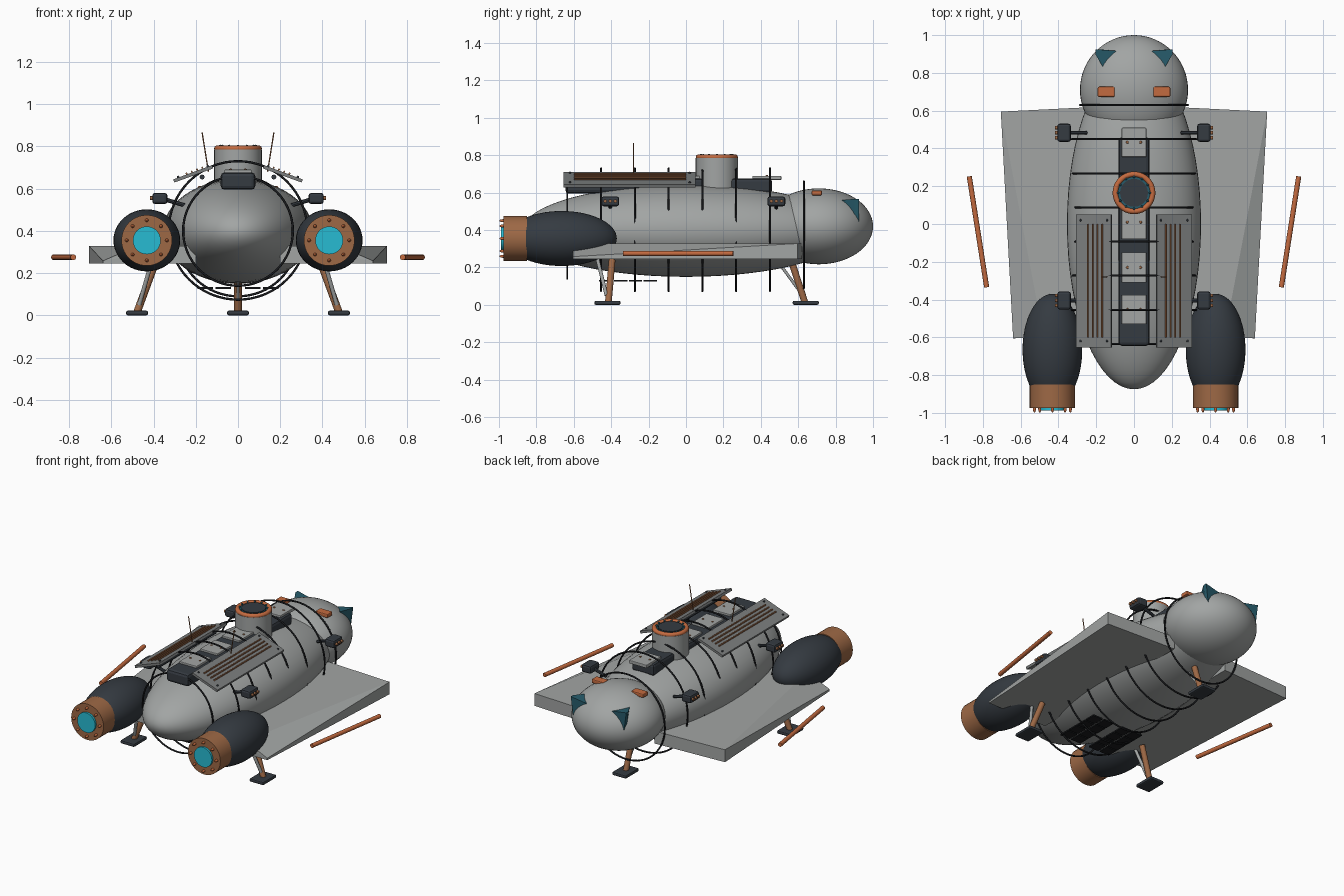
import bpy, bmesh, math
from mathutils import Vector

if "Cube" in bpy.data.objects:
    bpy.data.objects.remove(bpy.data.objects["Cube"])


def mat(name, r, g, b):
    m = bpy.data.materials.new(name)
    m.diffuse_color = (r, g, b, 1)
    m.use_nodes = True
    m.node_tree.nodes["Principled BSDF"].inputs["Base Color"].default_value = m.diffuse_color
    return m


GREY = mat("hull grey", .36, .375, .37)
PANEL = mat("panel grey", .2, .21, .21)
DARK = mat("dark slate", .035, .043, .053)
BLACK = mat("black", .01, .011, .013)
ORANGE = mat("orange", .55, .145, .05)
COPPER = mat("copper", .34, .14, .06)
TEAL = mat("teal glass", .02, .105, .145)
CYAN = mat("cyan glow", .02, .5, .65)


def finish(name, m, smooth=True, bevel=0):
    o = bpy.context.object
    o.name = name
    o.data.materials.append(m)
    if bevel:
        b = o.modifiers.new("bevel", 'BEVEL')
        b.width, b.segments = bevel, 2
    elif smooth:
        bpy.ops.object.shade_smooth_by_angle(angle=math.radians(40))
    return o


def ball(name, m, loc, size):
    bpy.ops.mesh.primitive_uv_sphere_add(segments=48, ring_count=32, location=loc,
                                         rotation=(math.pi / 2, 0, 0))
    o = bpy.context.object
    o.scale = (size[0], size[2], size[1])
    bpy.ops.object.transform_apply(location=False)
    return finish(name, m)


def box(name, m, lo, hi, bevel=0, rot=(0, 0, 0)):
    lo, hi = Vector(lo), Vector(hi)
    bpy.ops.mesh.primitive_cube_add(size=1, location=(lo + hi) / 2, rotation=rot)
    bpy.context.object.scale = hi - lo
    bpy.ops.object.transform_apply(location=False, rotation=False)
    return finish(name, m, False, bevel)


def rod(name, m, a, b, r, sides=16):
    a, b = Vector(a), Vector(b)
    d = b - a
    bpy.ops.mesh.primitive_cylinder_add(vertices=sides, radius=r, depth=d.length,
                                        location=(a + b) / 2,
                                        rotation=d.to_track_quat('Z', 'Y').to_euler())
    return finish(name, m)


def torus(name, m, loc, r, t, rot=(0, 0, 0)):
    bpy.ops.mesh.primitive_torus_add(major_segments=64, minor_segments=10, location=loc,
                                     rotation=rot, major_radius=r, minor_radius=t)
    return finish(name, m)


def hull_mesh(name, m, pts):
    bm = bmesh.new()
    vs = [bm.verts.new(p) for p in pts]
    bmesh.ops.convex_hull(bm, input=vs)
    bmesh.ops.recalc_face_normals(bm, faces=bm.faces)
    me = bpy.data.meshes.new(name)
    bm.to_mesh(me)
    bm.free()
    o = bpy.data.objects.new(name, me)
    bpy.context.collection.objects.link(o)
    me.materials.append(m)
    return o


# Hull and head
ball("hull", GREY, (0, 0, .397), (.355, .875, .247))
ball("head", GREY, (0, .71, .42), (.286, .29, .203))

# Frame hoops around the hull
for i in range(8):
    r, z = {0: (.26, .4), 7: (.285, .375)}.get(i, (.328, .402))
    torus("frame_hoop", BLACK, (0, -.635 + i * .1807, z), r, .0055, (math.pi / 2, 0, 0))

# Spine with cover plates and rivets
box("spine", DARK, (-.082, -.645, .595), (.082, .46, .677), .018)
for y0, y1 in ((.355, .51), (-.08, .1), (-.31, -.15), (-.53, -.375)):
    box("spine_plate", GREY, (-.065, y0, .668), (.065, y1, .69), .004)
    for x in (-.035, .035):
        ball("plate_rivet", COPPER, (x, (y0 + y1) / 2, .69), (.007, .007, .005))

# Turret
T = (0, .165)
rod("turret", GREY, (*T, .62), (*T, .785), .113, 40)
torus("turret_ring", ORANGE, (*T, .79), .098, .015)
rod("turret_glass_rim", TEAL, (*T, .77), (*T, .795), .088, 40)
rod("turret_hatch", DARK, (*T, .77), (*T, .801), .074, 24)
for i in range(12):
    a = i * math.tau / 12
    ball("hatch_bolt", TEAL, (.084 * math.cos(a), T[1] + .084 * math.sin(a), .802),
         (.006, .006, .006))

# Belly tiles
for x in (-.155, -.07, .07, .155):
    for j in range(4):
        y = -.43 + j * .08
        box("belly_tile", BLACK, (x - .036, y - .036, .125), (x + .036, y + .036, .134))

# Front landing leg
rod("front_leg", COPPER, (0, .635, .015), (0, .565, .23), .018)
rod("front_brace", GREY, (0, .625, .05), (0, .5, .22), .008)
box("front_foot", DARK, (-.052, .57, 0), (.052, .71, .022), .008)

for s in (-1, 1):
    # Wing: flat underside, top folded down towards the rear tip
    bot = [(.2, .62), (.705, .595), (.64, -.605), (.478, -.6), (.2, -.6)]
    top_z = [.328, .328, .258, .328, .328]
    hull_mesh("wing", GREY, [(s * x, y, .245) for x, y in bot] +
              [(s * x, y, z) for (x, y), z in zip(bot, top_z)])
    rod("wing_rod", ORANGE, (s * .872, .252, .275), (s * .78, -.335, .275), .0135)

    # Engine pod, nozzle, glowing disc and bolts
    ex, ez = s * .432, .355
    ball("engine_pod", DARK, (ex, -.665, ez), (.158, .295, .147))
    rod("engine_nozzle", COPPER, (ex, -.975, ez), (ex, -.85, ez), .12, 40)
    rod("engine_glow", CYAN, (ex, -.988, ez), (ex, -.96, ez), .066, 40)
    for i in range(8):
        a = i * math.tau / 8
        c = (ex + .095 * math.cos(a), -.978, ez + .095 * math.sin(a))
        ball("nozzle_bolt", ORANGE, c, (.008, .02, .008))

    # Tilted roof panel with copper strips
    tilt = math.radians(20)

    def on_panel(x, y, h=0):
        return (s * (x + h * math.sin(tilt)), y, .67 - (x - .212) * math.tan(tilt) + h)
    box("roof_panel", PANEL, (s * .212 - .098, -.655, .662), (s * .212 + .098, .05, .678),
        rot=(0, s * tilt, 0))
    for x in (.165, .19, .215, .24):
        rod("panel_strip", COPPER, on_panel(x, -.6, .012), on_panel(x, 0, .012), .005, 6)
    for y in (-.62, .02):
        for x in (.14, .28):
            ball("panel_rivet", DARK, on_panel(x, y, .01), (.006, .006, .006))
    rod("panel_support", DARK, (s * .17, -.6, .655), (s * .17, 0, .655), .012, 8)

    # Antenna
    rod("antenna", COPPER, (s * .14, -.28, .68), (s * .17, -.28, .866), .003, 8)

    # Manoeuvring thruster blocks
    for y in (.483, -.405):
        box("thruster_block", DARK, (s * .37 - .036, y - .048, .527),
            (s * .37 + .036, y + .048, .58), .013)
        rod("thruster_mount", DARK, (s * .25, y, .52), (s * .35, y, .55), .01, 8)
        for dy in (-.027, 0, .027):
            rod("thruster_nozzle", COPPER, (s * .39, y + dy, .555), (s * .418, y + dy, .555),
                .009, 10)

    # Rear landing legs
    rod("rear_leg", COPPER, (s * .478, -.415, .015), (s * .395, -.395, .24), .018)
    rod("rear_brace", GREY, (s * .468, -.425, .05), (s * .41, -.475, .25), .01)
    box("rear_foot", DARK, (s * .478 - .052, -.49, 0), (s * .478 + .052, -.35, .022), .008)

    # Cockpit window and brow lamp
    hull_mesh("window", TEAL, [(s * .03, .912, .535), (s * .205, .925, .567), (s * .205, .9, .567),
                               (s * .165, .832, .56), (s * .185, .925, .415),
                               (s * .185, .9, .42)])
    box("brow_lamp", ORANGE, (s * .147 - .045, .672, .585), (s * .147 + .045, .727, .612), .007)
